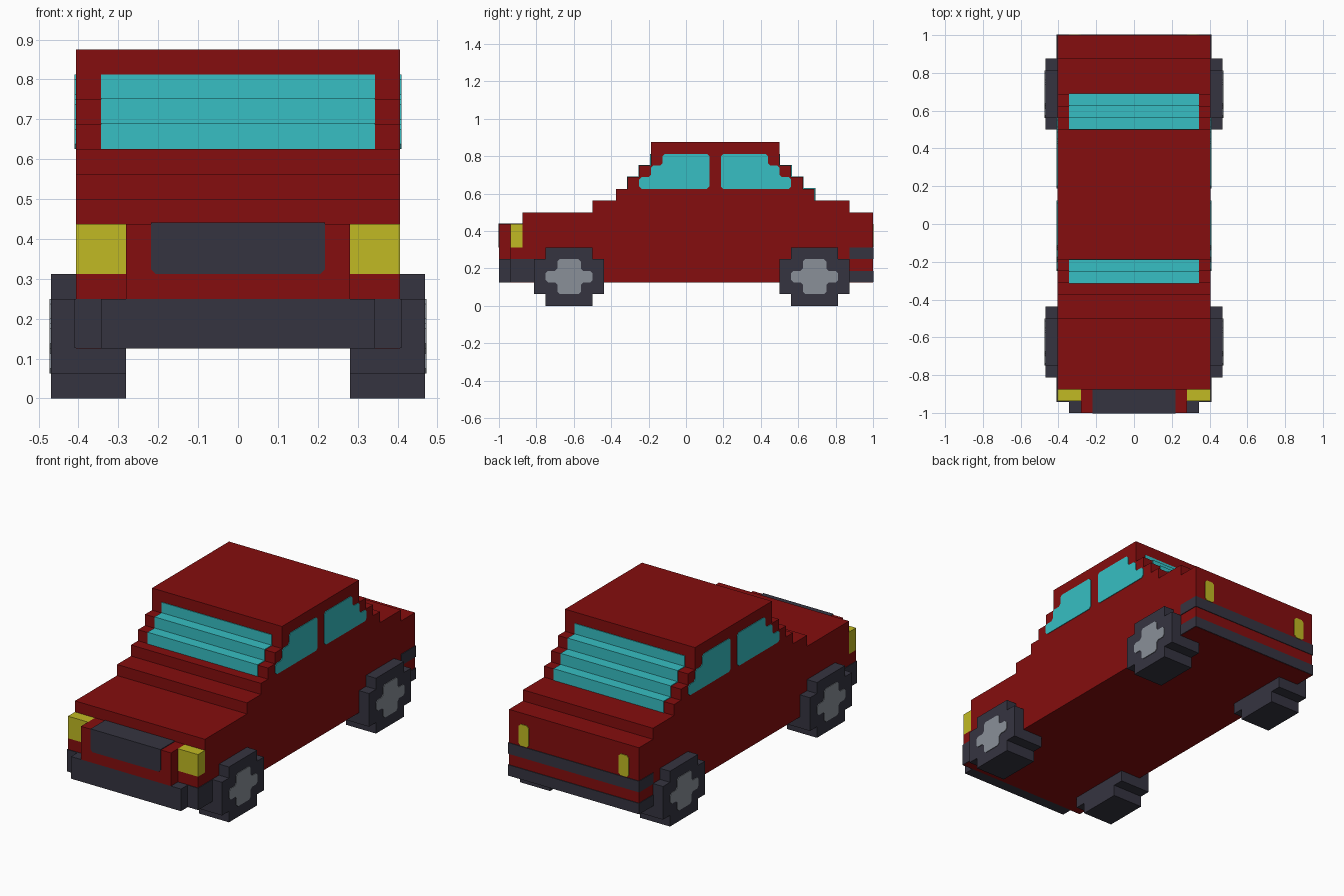
import bpy, bmesh

if "Cube" in bpy.data.objects:
    bpy.data.objects.remove(bpy.data.objects["Cube"], do_unlink=True)

U = 1 / 16      # one block of the stepped design
E = 0.06        # plate thickness in blocks


def material(name, hex_rgb):
    lin = []
    for i in (0, 2, 4):
        c = int(hex_rgb[i:i + 2], 16) / 255
        lin.append(c / 12.92 if c <= 0.04045 else ((c + 0.055) / 1.055) ** 2.4)
    m = bpy.data.materials.new(name)
    m.use_nodes = True
    m.diffuse_color = (*lin, 1)
    m.node_tree.nodes["Principled BSDF"].inputs["Base Color"].default_value = (*lin, 1)
    return m


RED = material("red_paint", "850d0e")
GLASS = material("cyan_glass", "37bfc3")
YELLOW = material("yellow_lamp", "c1ba23")
DARK = material("dark_rubber", "353440")
GREY = material("grey_hub", "8a9099")


def prism(name, pts, lo, hi, mat, axis="x"):
    """Extrude a profile: (y, z) points along x, or (x, z) points along y."""
    bm = bmesh.new()
    place = (lambda p, d: (d, p[0], p[1])) if axis == "x" else (lambda p, d: (p[0], d, p[1]))
    a, b = ([bm.verts.new([c * U for c in place(p, d)]) for p in pts] for d in (lo, hi))
    bm.faces.new(a)
    bm.faces.new(b)
    for i in range(len(pts)):
        j = (i + 1) % len(pts)
        bm.faces.new((a[i], a[j], b[j], b[i]))
    bmesh.ops.recalc_face_normals(bm, faces=bm.faces)
    mesh = bpy.data.meshes.new(name)
    bm.to_mesh(mesh)
    bm.free()
    mesh.materials.append(mat)
    ob = bpy.data.objects.new(name, mesh)
    bpy.context.collection.objects.link(ob)
    return ob


def box(name, x0, x1, y0, y1, z0, z1, mat):
    return prism(name, [(y0, z0), (y1, z0), (y1, z1), (y0, z1)], x0, x1, mat)


def soften(pts, c=0.2):
    """Cut every corner of a profile by c."""
    out = []
    for i, p in enumerate(pts):
        for q in (pts[i - 1], pts[(i + 1) % len(pts)]):
            d = max(abs(q[0] - p[0]), abs(q[1] - p[1]))
            out.append((p[0] + (q[0] - p[0]) * c / d, p[1] + (q[1] - p[1]) * c / d))
    return out


# Body shell: stepped side profile, notched at the nose for the headlights
steps = [(-14, 8), (-8, 9), (-6, 10), (-5, 11), (-4, 12), (-3, 14),
         (8, 12), (9, 11), (10, 10), (11, 9), (14, 8)]
body = [(-15, 2), (-15, 5), (-14, 5)]
z = 5
for y, z_next in steps:
    if z != 5:
        body.append((y, z))
    body.append((y, z_next))
    z = z_next
body += [(16, 8), (16, 2)]
prism("body", body, -6.5, 6.5, RED)

# Nose block with dark grille wrapping over its top
box("nose", -4.5, 4.5, -16, -14, 4, 7, RED)
box("grille_top", -3.5, 3.5, -16, -14, 6.9, 7 + E, DARK)
prism("grille_front", [(-3.5, 5.2), (-3.3, 5), (3.3, 5), (3.5, 5.2), (3.5, 7 + E), (-3.5, 7 + E)],
      -16 - E, -15.9, DARK, "y")

# Front bumper and its wrap around the corners
box("front_bumper", -5.5, 5.5, -16, -15, 2, 4, DARK)
box("front_bumper_wrap", -6.5 - E, 6.5 + E, -15 - E, -13, 2.02, 4, DARK)

# Rear bumper bands
for name, z0 in (("rear_bumper_lower", 2.02), ("rear_bumper_upper", 4)):
    box(name, -6.5 - E, 6.5 + E, 14, 16 + E, z0, int(z0) + 1, DARK)


# Stepped windscreens, a thin skin over the body steps
def screen(name, y, z0, s):
    pts, z = [(y - s * E, z0)], z0
    while z < 12:
        z += 1
        pts += [(y - s * E, z + E), (y + s - s * E, z + E)]
        y += s
    pts += [(y - s * E, 13), (y + s, 13), (y + s, z0)]
    prism(name, pts, -5.5, 5.5, GLASS)


screen("windscreen", -5, 10, 1)
screen("rear_window", 11, 9, -1)

# Side glass, lamps and wheels on both sides
front_glass = [(-4, 10), (2, 10), (2, 13), (-2, 13), (-2, 12), (-3, 12), (-3, 11), (-4, 11)]
rear_glass = [(5 - y, zz) for y, zz in front_glass]
tyre = [(-2, 0), (2, 0), (2, 1), (3, 1), (3, 4), (2, 4),
        (2, 5), (-2, 5), (-2, 4), (-3, 4), (-3, 1), (-2, 1)]
hub = [(-1, 1), (1, 1), (1, 2), (2, 2), (2, 3), (1, 3),
       (1, 4), (-1, 4), (-1, 3), (-2, 3), (-2, 2), (-1, 2)]

for side, s in (("left", 1), ("right", -1)):
    for end, pts in (("front", front_glass), ("rear", rear_glass)):
        prism(f"{end}_{side}_window", soften(pts), s * 6.4, s * (6.5 + E), GLASS)
    box(f"{side}_headlight", s * 4.5, s * 6.5, -15, -14, 5, 7, YELLOW)
    lamp = [(s * 4.5, 5.05), (s * 5.5, 5.05), (s * 5.5, 7), (s * 4.5, 7)]
    prism(f"{side}_tail_light", soften(lamp), 15.9, 16 + E, YELLOW, "y")
    for end, yc in (("front", -10), ("rear", 11)):
        prism(f"{end}_{side}_wheel", [(yc + y, zz) for y, zz in tyre], s * 4.5, s * 7.5, DARK)
        prism(f"{end}_{side}_hub", [(yc + y, zz) for y, zz in soften(hub)],
              s * 7.4, s * (7.5 + E), GREY)
